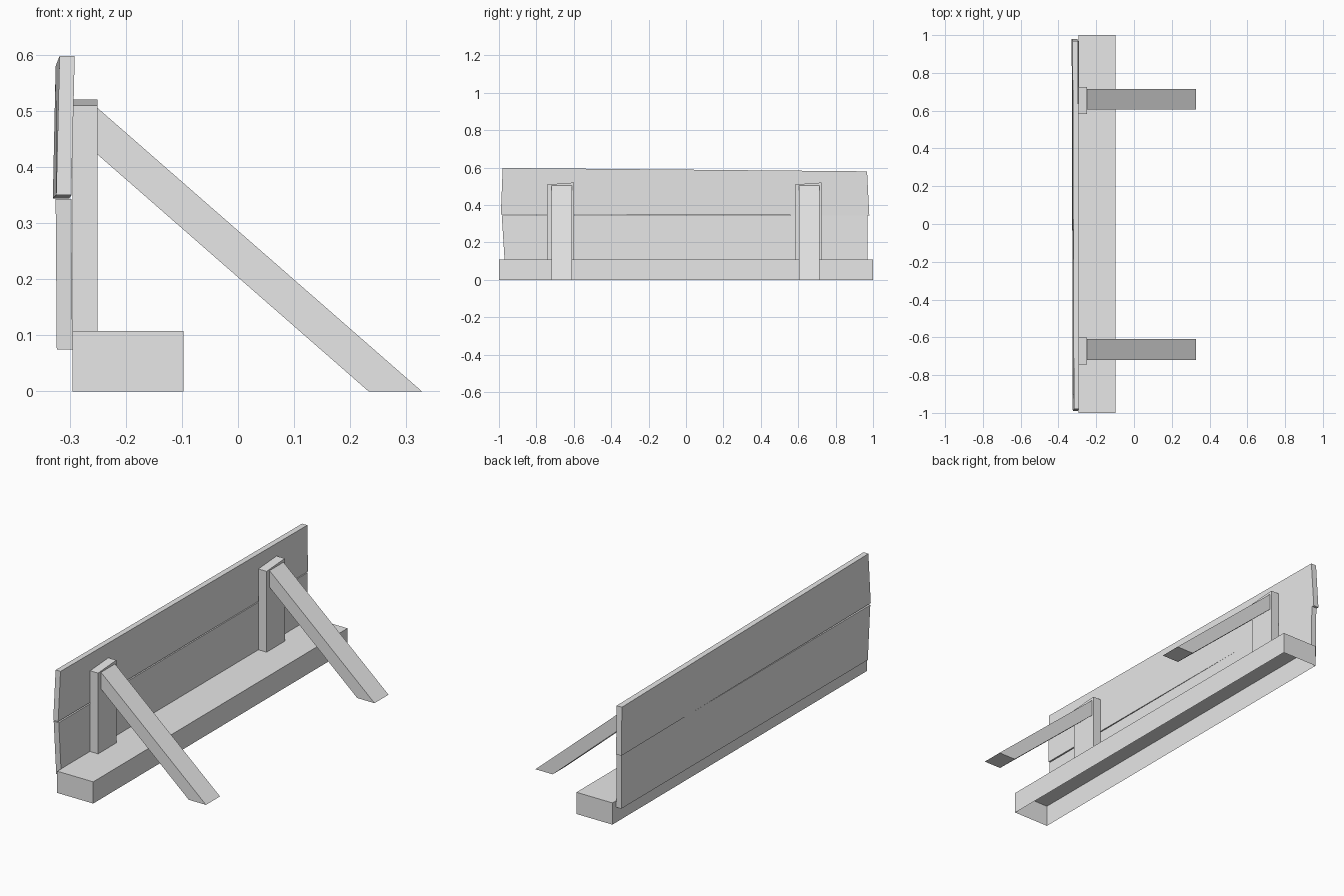
import bpy, bmesh

cube = bpy.data.objects.get("Cube")
if cube:
    bpy.data.objects.remove(cube, do_unlink=True)

wood = bpy.data.materials.new("plain_grey")
wood.use_nodes = True
grey = (0.8, 0.8, 0.8, 1)
wood.diffuse_color = grey
wood.node_tree.nodes["Principled BSDF"].inputs["Base Color"].default_value = grey


def loft(name, start, end, open_bottom=False):
    """Solid between two matching outlines; optionally without its floor."""
    bm = bmesh.new()
    a = [bm.verts.new(p) for p in start]
    b = [bm.verts.new(p) for p in end]
    bm.faces.new(a)
    bm.faces.new(b[::-1])
    for i in range(len(a)):
        j = (i + 1) % len(a)
        bm.faces.new((a[j], a[i], b[i], b[j]))
    bmesh.ops.recalc_face_normals(bm, faces=bm.faces)
    if open_bottom:
        floor = [f for f in bm.faces if f.normal.z < -0.9]
        bmesh.ops.delete(bm, geom=floor, context='FACES_ONLY')
    mesh = bpy.data.meshes.new(name)
    bm.to_mesh(mesh)
    bm.free()
    mesh.materials.append(wood)
    obj = bpy.data.objects.new(name, mesh)
    bpy.context.collection.objects.link(obj)
    return obj


def board_end(y_low, y_high, z_low, z_high, x_low, x_high, thick):
    """Leaning end outline of a board, from its back x at bottom and top."""
    return [(x_low, y_low, z_low), (x_low + thick, y_low, z_low),
            (x_high + thick, y_high, z_high), (x_high, y_high, z_high)]


# Hollow base beam
loft("base_beam",
     board_end(-1, -1, 0, 0.108, -0.295, -0.295, 0.198),
     board_end(1, 1, 0, 0.108, -0.295, -0.295, 0.198), open_bottom=True)

# Slightly crooked back boards
loft("upper_board",
     board_end(-0.99, -0.98, 0.35, 0.598, -0.324, -0.318, 0.027),
     board_end(0.98, 0.968, 0.344, 0.58, -0.33, -0.325, 0.029))
loft("lower_board",
     board_end(-0.968, -0.985, 0.075, 0.343, -0.323, -0.325, 0.028),
     board_end(0.97, 0.97, 0.075, 0.343, -0.323, -0.325, 0.028))

# Upright posts and diagonal braces
brace = [(-0.25, 0.422), (0.233, 0), (0.328, 0), (-0.25, 0.505)]
for side, y in (("right", -0.665), ("left", 0.66)):
    outline = [(y - 0.078, 0.108), (y + 0.065, 0.108),
               (y + 0.065, 0.52), (y - 0.078, 0.51)]
    loft(side + "_post",
         [(-0.295, v, z) for v, z in outline],
         [(-0.25, v, z) for v, z in outline])
    loft(side + "_brace",
         [(x, y - 0.055, z) for x, z in brace],
         [(x, y + 0.055, z) for x, z in brace])
